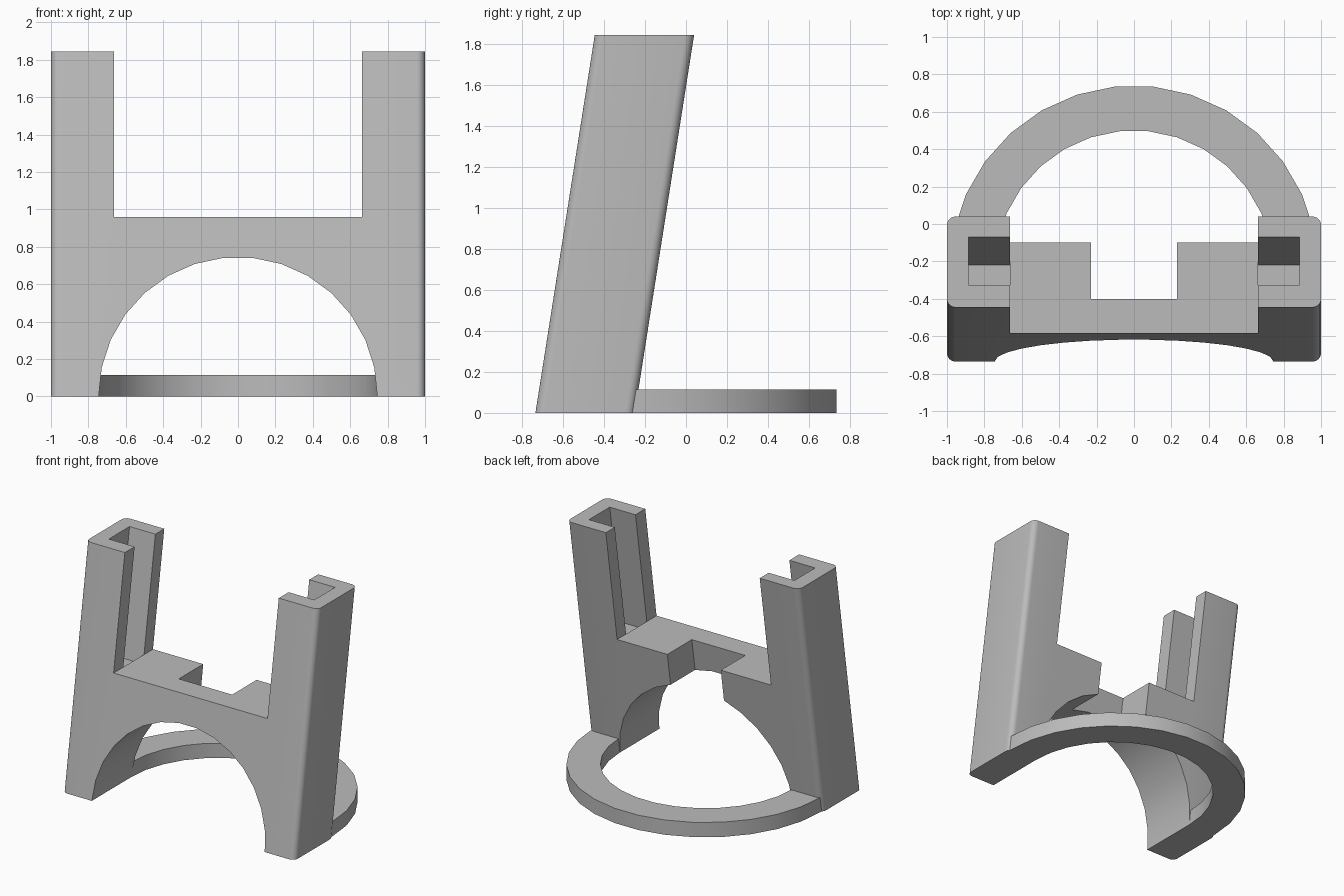
import bpy, bmesh, math
from mathutils import Matrix

if "Cube" in bpy.data.objects:
    bpy.data.objects.remove(bpy.data.objects["Cube"], do_unlink=True)

HEIGHT, LEAN = 1.845, 0.157
FRONT, BACK = -0.735, -0.25
DECK = 0.96

grey = bpy.data.materials.new("plain grey")
grey.use_nodes = True
colour = (0.5, 0.5, 0.5, 1)
grey.diffuse_color = colour
grey.node_tree.nodes["Principled BSDF"].inputs["Base Color"].default_value = colour


def prism(name, outline, low, high, matrix=Matrix()):
    """Extrude a flat outline from low to high along z, then place it."""
    bm = bmesh.new()
    face = bm.faces.new([bm.verts.new((x, y, low)) for x, y in outline])
    new = bmesh.ops.extrude_face_region(bm, geom=[face])["geom"]
    for v in new:
        if isinstance(v, bmesh.types.BMVert):
            v.co.z = high
    bm.transform(matrix)
    bmesh.ops.recalc_face_normals(bm, faces=bm.faces)
    mesh = bpy.data.meshes.new(name)
    bm.to_mesh(mesh)
    bm.free()
    mesh.materials.append(grey)
    obj = bpy.data.objects.new(name, mesh)
    bpy.context.collection.objects.link(obj)
    return obj


def rect(x0, x1, y0, y1):
    return [(x0, y0), (x1, y0), (x1, y1), (x0, y1)]


def arc(radius, start, end, steps, cx=0, cy=0):
    angles = [math.radians(start + (end - start) * i / steps) for i in range(steps + 1)]
    return [(cx + radius * math.cos(a), cy + radius * math.sin(a)) for a in angles]


def select_only(obj):
    bpy.ops.object.select_all(action="DESELECT")
    obj.select_set(True)
    bpy.context.view_layer.objects.active = obj


def cut(obj, cutter):
    cutter.hide_render = True
    mod = obj.modifiers.new("cut", "BOOLEAN")
    mod.operation, mod.solver, mod.object = "DIFFERENCE", "EXACT", cutter
    select_only(obj)
    bpy.ops.object.modifier_apply(modifier=mod.name)
    bpy.data.objects.remove(cutter, do_unlink=True)


# Upright body with rounded outer corners
r = 0.045
outline = []
for i, (sx, y) in enumerate([(1, BACK - r), (-1, BACK - r), (-1, FRONT + r), (1, FRONT + r)]):
    outline += arc(r, 90 * i, 90 * i + 90, 6, sx * (1 - r), y)
body = prism("leaning_stand", outline, 0, HEIGHT)

# Gap between the two posts, and the rear notch in the deck
cut(body, prism("post_gap", rect(-0.663, 0.663, -1, 0), DECK, 2.2))
cut(body, prism("deck_notch", rect(-0.23, 0.23, -0.551, 0), -0.2, 1.2))

# Grooves on the inner faces of the posts
for side in (-1, 1):
    xs = sorted((side * 0.663, side * 0.885))
    cut(body, prism("post_groove", rect(*xs, -0.615, -0.36), 0.89, 2.2))

# Arch running from front to back
along_y = Matrix.Rotation(math.pi / 2, 4, "X")
cut(body, prism("arch_cutter", arc(0.745, 0, 348, 29), -1, 2, along_y))

# Lean the whole body backwards
for v in body.data.vertices:
    v.co.y += LEAN * v.co.z

# Half-ring foot behind the body
cy = -0.245
ring = [(0.985, -0.3)] + arc(0.985, 0, 180, 15, 0, cy) + [(-0.985, -0.3), (-0.745, -0.3)]
ring += arc(0.745, 180, 0, 15, 0, cy) + [(0.745, -0.3)]
foot = prism("ring_foot", ring, 0, 0.115)

for obj in (body, foot):
    select_only(obj)
    bpy.ops.object.shade_smooth_by_angle(angle=math.radians(30))
